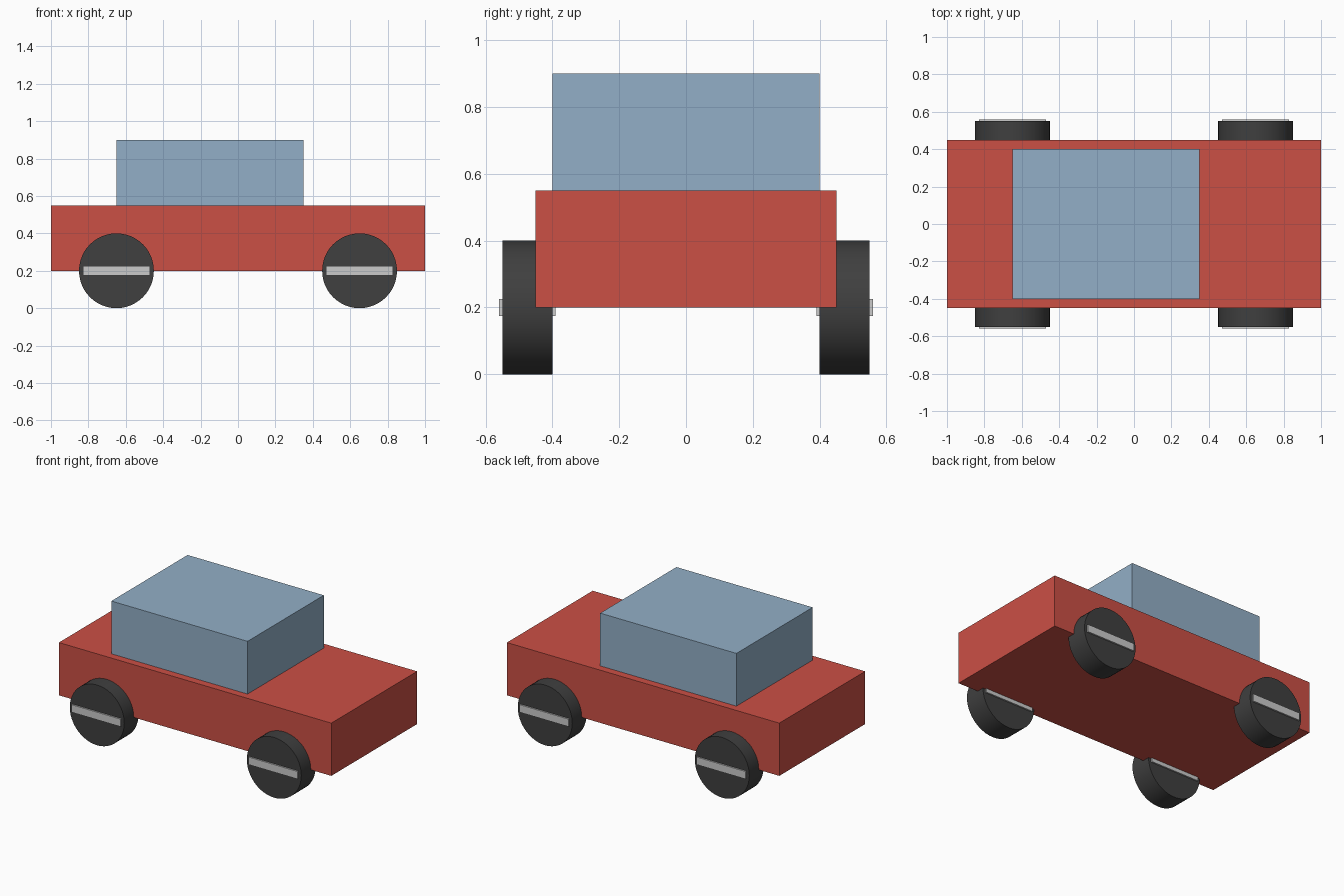
import bpy
import math

if "Cube" in bpy.data.objects:
    bpy.data.objects.remove(bpy.data.objects["Cube"])


def material(name, rgb):
    m = bpy.data.materials.new(name)
    m.diffuse_color = (*rgb, 1)
    m.use_nodes = True
    m.node_tree.nodes["Principled BSDF"].inputs["Base Color"].default_value = m.diffuse_color
    return m


def box(name, centre, size, mat=None):
    bpy.ops.mesh.primitive_cube_add(size=1, location=centre)
    ob = bpy.context.object
    ob.name = name
    ob.scale = size
    bpy.ops.object.transform_apply(location=False, rotation=False, scale=True)
    if mat:
        ob.data.materials.append(mat)
    return ob


red = material("red_paint", (0.6, 0.08, 0.06))
glass = material("blue_glass", (0.29, 0.43, 0.57))
rubber = material("black_rubber", (0.05, 0.05, 0.05))

# Body and cabin
box("body", (0, 0, 0.375), (2, 0.9, 0.35), red)
box("cabin", (-0.15, 0, 0.725), (1, 0.8, 0.35), glass)

# Four wheels, each with a flat spoke running through it
for end, x in (("rear", -0.65), ("front", 0.65)):
    for side, y in (("right", -0.475), ("left", 0.475)):
        bpy.ops.mesh.primitive_cylinder_add(
            vertices=48, radius=0.2, depth=0.15,
            location=(x, y, 0.2), rotation=(math.pi / 2, 0, 0))
        wheel = bpy.context.object
        wheel.name = f"{end}_{side}_wheel"
        wheel.data.materials.append(rubber)
        bpy.ops.object.shade_smooth_by_angle()
        box(f"{end}_{side}_spoke", (x, y, 0.2), (0.36, 0.17, 0.05))
